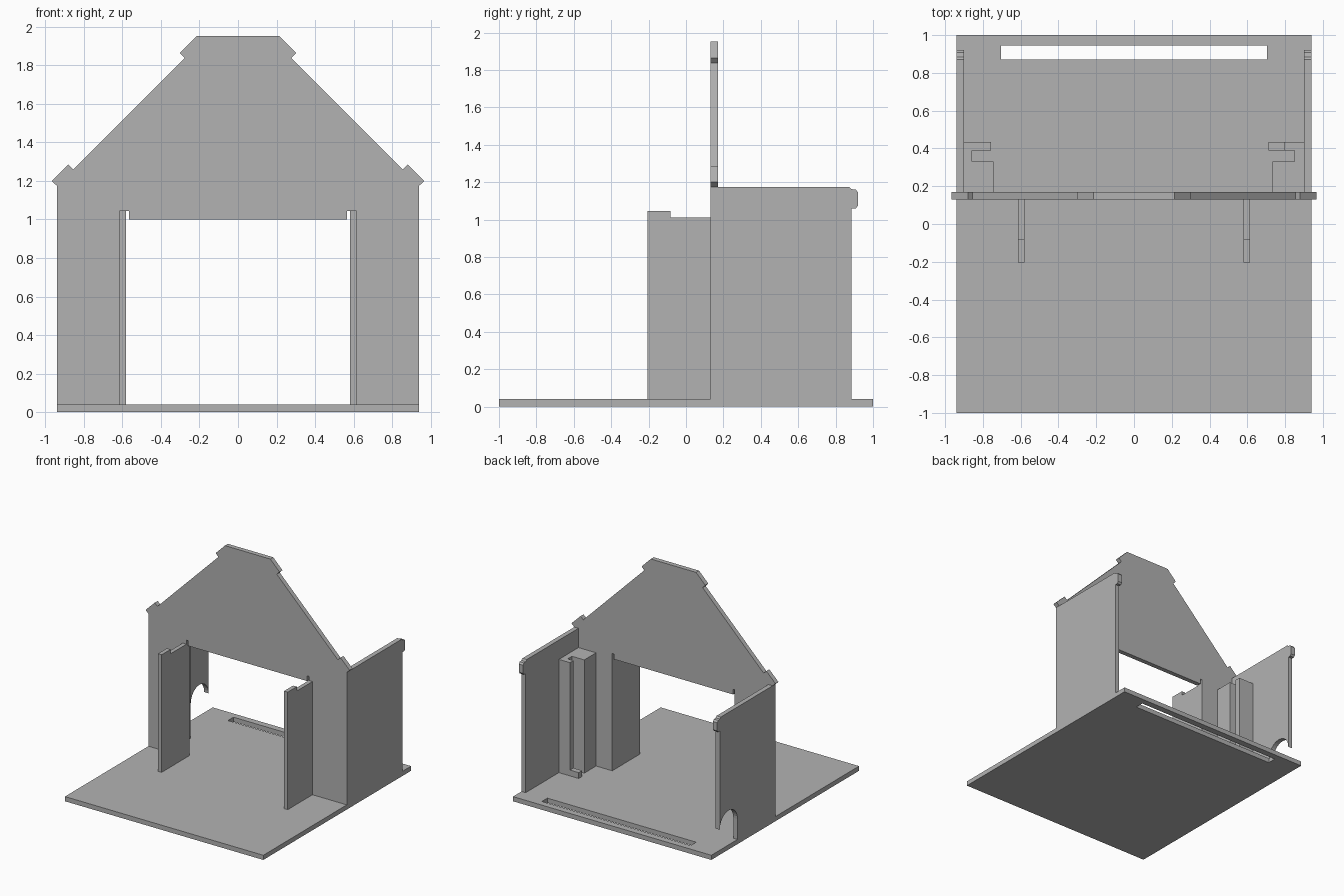
import bpy, bmesh
from math import sin, cos, pi
from mathutils import Vector

cube = bpy.data.objects.get("Cube")
if cube:
    bpy.data.objects.remove(cube)

grey = bpy.data.materials.new("plain grey")
grey.use_nodes = True
COLOUR = (0.448, 0.448, 0.448, 1)
grey.diffuse_color = COLOUR
grey.node_tree.nodes["Principled BSDF"].inputs["Base Color"].default_value = COLOUR

FLOOR = 0.04        # top of the base plate
HALF = 0.94         # half width of the building
WALL_Y = (0.13, 0.17)

# how a 2D outline point (a, b) at depth d lands in space, per thickness axis
PLACE = {
    "x": lambda a, b, d: (d, a, b),
    "y": lambda a, b, d: (a, d, b),
    "z": lambda a, b, d: (a, b, d),
}


def panel(name, loops, axis, start, end):
    """Cut a flat sheet from outlines (later loops are holes) and thicken it."""
    bm = bmesh.new()
    edges = []
    for loop in loops:
        verts = [bm.verts.new(PLACE[axis](a, b, start)) for a, b in loop]
        edges += [bm.edges.new((v, verts[i - 1])) for i, v in enumerate(verts)]
    bmesh.ops.triangle_fill(bm, edges=edges, use_beauty=True)
    result = bmesh.ops.extrude_face_region(bm, geom=bm.faces[:], use_keep_orig=True)
    moved = [g for g in result["geom"] if isinstance(g, bmesh.types.BMVert)]
    bmesh.ops.translate(bm, verts=moved, vec=Vector(PLACE[axis](0, 0, end - start)))
    bmesh.ops.recalc_face_normals(bm, faces=bm.faces[:])
    mesh = bpy.data.meshes.new(name)
    bm.to_mesh(mesh)
    bm.free()
    mesh.materials.append(grey)
    obj = bpy.data.objects.new(name, mesh)
    bpy.context.scene.collection.objects.link(obj)
    return obj


def rect(a0, a1, b0, b1):
    return [(a0, b0), (a1, b0), (a1, b1), (a0, b1)]


# base plate with a long slot near the back
panel("base_plate", [rect(-HALF, HALF, -1, 1), rect(-0.705, 0.705, 0.87, 0.945)],
      "z", 0, FLOOR)

# gable wall: half outline from the doorway centre round to the ridge, mirrored
half = [(0.565, 1.0), (0.565, 1.045), (0.58, 1.045), (0.58, FLOOR), (HALF, FLOOR),
        (HALF, 1.175), (0.967, 1.2), (0.88, 1.285), (0.855, 1.26),
        (0.277, 1.838), (0.302, 1.865), (0.215, 1.952)]
panel("gable_wall", [half + [(-x, z) for x, z in reversed(half)]], "y", *WALL_Y)

# side walls with a rounded tab at the upper back corner
back = 0.885
tab = [(back, 1.06), (0.908, 1.06), (0.92, 1.075), (0.92, 1.145), (0.908, 1.16),
       (back, 1.163), (0.872, 1.175), (WALL_Y[1], 1.175)]
front_foot = [(WALL_Y[1], FLOOR)]
panel("left_side_wall", [front_foot + [(back, FLOOR)] + tab], "x", 0.90, HALF)

# the right one has an arched cut in its lower back corner
radius, arch_z = 0.12, 0.215
arch = [(back - radius - radius * cos(pi * i / 16), arch_z + radius * sin(pi * i / 16))
        for i in range(17)]
panel("right_side_wall", [front_foot + [(back - 2 * radius, FLOOR)] + arch + tab],
      "x", -HALF, -0.90)

# door cheeks standing in front of the opening, with a raised front step
cheek = [(-0.205, FLOOR), (WALL_Y[0], FLOOR), (WALL_Y[0], 1.01),
         (-0.083, 1.01), (-0.083, 1.047), (-0.205, 1.047)]
for side, x0 in (("left", 0.58), ("right", -0.615)):
    panel(side + "_door_cheek", [cheek], "x", x0, x0 + 0.035)


# grooved corner posts behind the gable wall
def post(name, sign, jamb, groove, lip):
    outline = [(0.90, 0.17), (jamb, 0.17), (jamb, 0.33), (groove, 0.33),
               (groove, 0.388), (lip, 0.388), (lip, 0.435), (0.90, 0.435)]
    panel(name, [[(sign * x, y) for x, y in outline]], "z", FLOOR, 1.01)


post("left_corner_post", 1, 0.733, 0.85, 0.795)
post("right_corner_post", -1, 0.745, 0.858, 0.757)
panel("left_post_foot", [rect(0.712, 0.795, 0.388, 0.435)], "z", FLOOR, 0.09)
